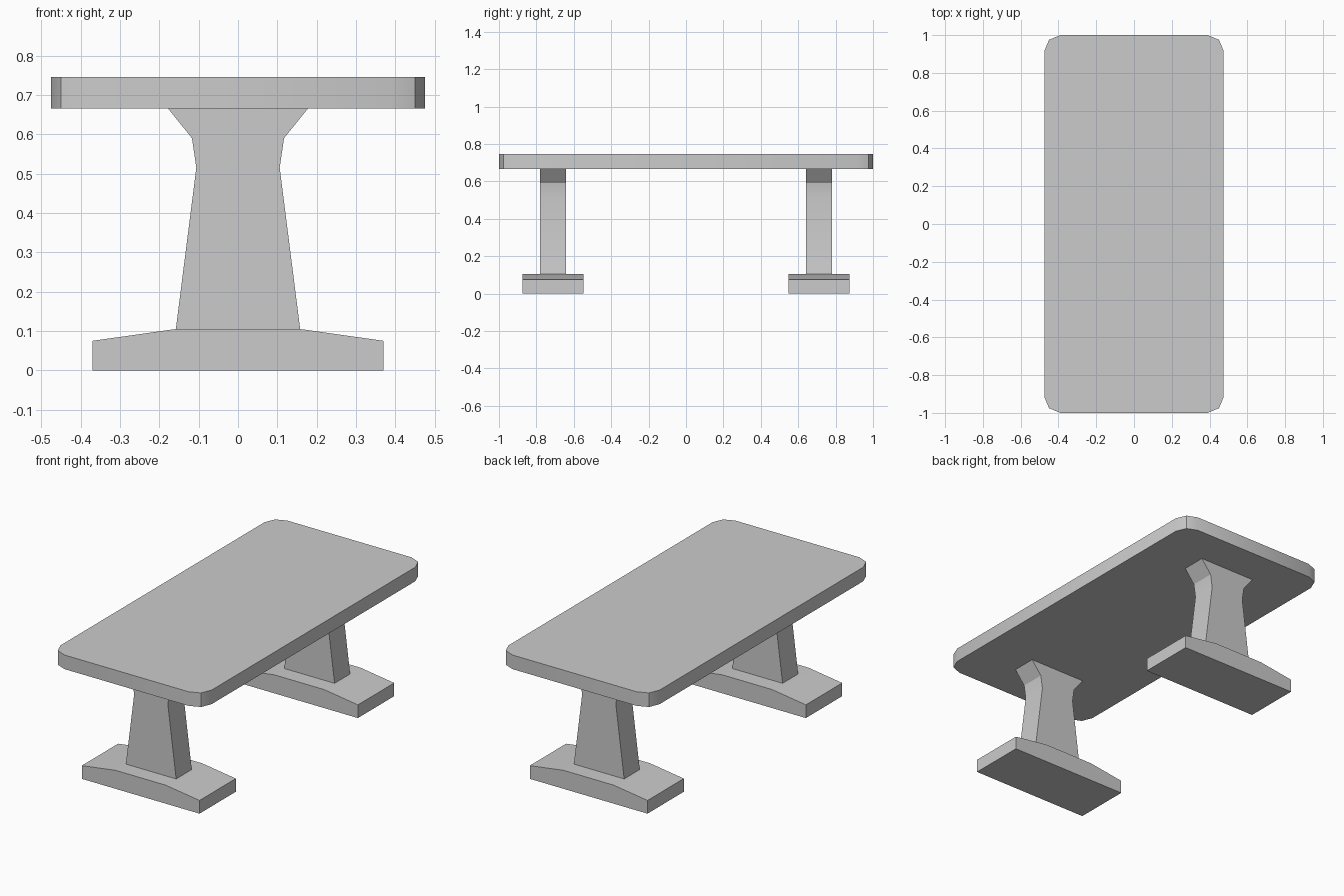
import bpy, bmesh
from math import radians, sin, cos, pi

cube = bpy.data.objects.get("Cube")
if cube:
    bpy.data.objects.remove(cube, do_unlink=True)

COLOUR = (0.6, 0.6, 0.6, 1)
grey = bpy.data.materials.new("plain grey")
grey.use_nodes = True
grey.diffuse_color = COLOUR
grey.node_tree.nodes["Principled BSDF"].inputs["Base Color"].default_value = COLOUR


def extrude_outline(name, outline, offset):
    """Extrude a closed 3D outline along an offset vector into a solid part."""
    bm = bmesh.new()
    face = bm.faces.new([bm.verts.new(p) for p in outline])
    result = bmesh.ops.extrude_face_region(bm, geom=[face], use_keep_orig=True)
    verts = [v for v in result["geom"] if isinstance(v, bmesh.types.BMVert)]
    bmesh.ops.translate(bm, verts=verts, vec=offset)
    bmesh.ops.recalc_face_normals(bm, faces=bm.faces)
    mesh = bpy.data.meshes.new(name)
    bm.to_mesh(mesh)
    bm.free()
    mesh.materials.append(grey)
    obj = bpy.data.objects.new(name, mesh)
    bpy.context.collection.objects.link(obj)
    bpy.ops.object.select_all(action='DESELECT')
    obj.select_set(True)
    bpy.context.view_layer.objects.active = obj
    bpy.ops.object.shade_smooth_by_angle(angle=radians(30))
    return obj


def mirrored_profile(half, y):
    """Right half profile (x, z), bottom to top, mirrored to a full outline."""
    return [(x, y, z) for x, z in half] + [(-x, y, z) for x, z in reversed(half)]


# Tabletop with rounded corners, two segments each
WIDTH, LENGTH, RADIUS = 0.475, 1.0, 0.085
UNDERSIDE, THICKNESS = 0.666, 0.08
corners = [(1, 1), (-1, 1), (-1, -1), (1, -1)]
top_outline = []
for i, (sx, sy) in enumerate(corners):
    for step in range(3):
        a = i * pi / 2 + step * pi / 4
        top_outline.append((sx * (WIDTH - RADIUS) + RADIUS * cos(a),
                            sy * (LENGTH - RADIUS) + RADIUS * sin(a), UNDERSIDE))
extrude_outline("tabletop", top_outline, (0, 0, THICKNESS))

# Flared pedestal and sloped foot at each end
LEG = [(0.158, 0.105), (0.106, 0.515), (0.117, 0.59), (0.178, UNDERSIDE)]
FOOT = [(0.37, 0), (0.37, 0.075), (0.158, 0.105)]
for side, y in (("front", -0.711), ("back", 0.711)):
    for part, profile, depth in (("leg", LEG, 0.14), ("foot", FOOT, 0.326)):
        extrude_outline(f"{side}_{part}", mirrored_profile(profile, y - depth / 2),
                        (0, depth, 0))
